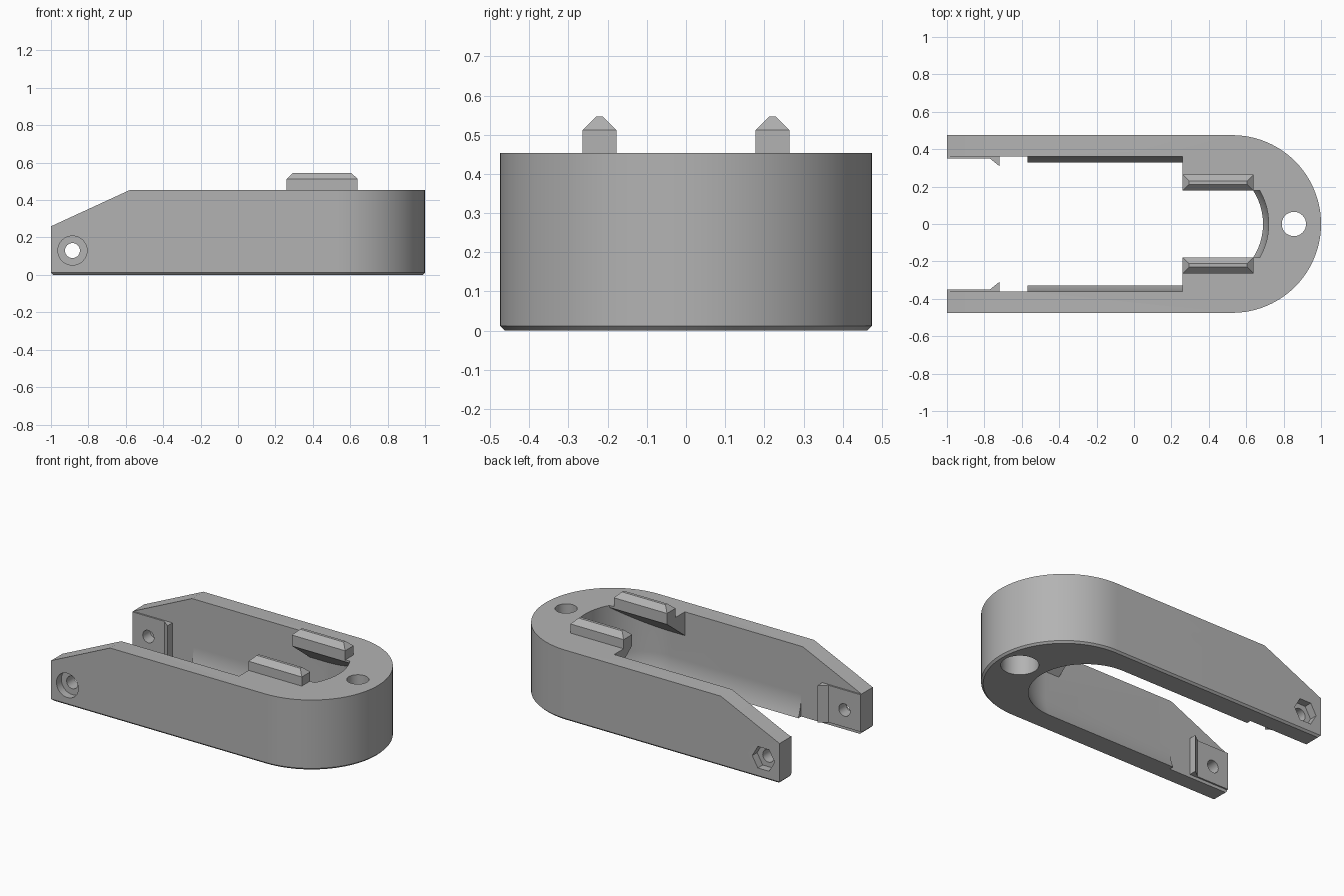
import bpy, math

cube = bpy.data.objects.get("Cube")
if cube:
    bpy.data.objects.remove(cube, do_unlink=True)

grey = bpy.data.materials.new("plain_grey")
grey.use_nodes = True
grey.diffuse_color = (0.45, 0.45, 0.45, 1)
grey.node_tree.nodes["Principled BSDF"].inputs["Base Color"].default_value = (0.45, 0.45, 0.45, 1)

H = 0.453          # height of the body
HOLE_X, HOLE_Z = -0.885, 0.13


def loft(name, loops):
    """Solid through matching closed loops, capped at both ends."""
    n = len(loops[0])
    verts = [p for loop in loops for p in loop]
    faces = [tuple(range(n))[::-1], tuple(range(len(verts) - n, len(verts)))]
    for k in range(len(loops) - 1):
        for i in range(n):
            j = (i + 1) % n
            faces.append((k * n + i, k * n + j, k * n + n + j, k * n + n + i))
    mesh = bpy.data.meshes.new(name)
    mesh.from_pydata(verts, [], faces)
    import bmesh
    bm = bmesh.new()
    bm.from_mesh(mesh)
    bmesh.ops.recalc_face_normals(bm, faces=bm.faces)
    bm.to_mesh(mesh)
    bm.free()
    mesh.materials.append(grey)
    ob = bpy.data.objects.new(name, mesh)
    bpy.context.collection.objects.link(ob)
    return ob


def u_loop(x0, xc, r, z, n=48):
    """Straight-sided outline with a half-round end towards +x."""
    arc = [(xc + r * math.cos(a), r * math.sin(a), z)
           for a in (math.pi * (i / n - 0.5) for i in range(n + 1))]
    return [(x0, -r, z)] + arc + [(x0, r, z)]


def rect(x0, x1, y0, y1, z):
    return [(x0, y0, z), (x1, y0, z), (x1, y1, z), (x0, y1, z)]


def box(name, x0, x1, y0, y1, z0, z1):
    return loft(name, [rect(x0, x1, y0, y1, z0), rect(x0, x1, y0, y1, z1)])


def prism(name, points, axis, a, b):
    """Extrude a 2D outline along an axis from a to b."""
    place = {"x": lambda p, t: (t, p[0], p[1]),
             "y": lambda p, t: (p[0], t, p[1]),
             "z": lambda p, t: (p[0], p[1], t)}[axis]
    return loft(name, [[place(p, t) for p in points] for t in (a, b)])


def ring(cx, cy, r, n=40):
    return [(cx + r * math.cos(math.tau * i / n), cy + r * math.sin(math.tau * i / n))
            for i in range(n)]


def combine(target, tool, mode):
    bpy.context.view_layer.objects.active = target
    mod = target.modifiers.new("join", "BOOLEAN")
    mod.operation, mod.solver, mod.object = mode, "EXACT", tool
    bpy.ops.object.modifier_apply(modifier=mod.name)
    bpy.data.objects.remove(tool, do_unlink=True)


# Horseshoe body with a small chamfer around the base
body = loft("horseshoe_body", [u_loop(-0.988, 0.525, 0.463, 0),
                               u_loop(-1, 0.525, 0.475, 0.012),
                               u_loop(-1, 0.525, 0.475, H)])

# Cavity that narrows in a curve towards the floor
R, ZC = 0.36, 0.144
levels = [(-0.05, 0.33), (0, 0.33)]
for k in range(1, 11):
    z = ZC * k / 10
    levels.append((z, math.sqrt(R * R - (ZC - z) ** 2)))
levels.append((0.6, R))
combine(body, loft("cavity", [u_loop(-0.58, 0.36, r, z) for z, r in levels]), "DIFFERENCE")
combine(body, box("arm_gap", -1.2, -0.57, -R, R, -0.1, 0.6), "DIFFERENCE")

# Overhanging shelves under the rails
for s in (-1, 1):
    shelf = [(s * 0.18, H), (s * 0.4, H), (s * 0.4, 0.29), (s * 0.36, 0.30), (s * 0.18, 0.44)]
    combine(body, prism("shelf", shelf, "x", 0.26, 0.75), "UNION")

# Pads and hooked ridges on the inner arm ends
for s in (-1, 1):
    combine(body, box("pad", -0.999, -0.76, *sorted((s * 0.35, s * 0.4)), 0.02, 0.259), "UNION")
    hook = [(-0.77, s * 0.4), (-0.77, s * 0.35), (-0.72, s * 0.31), (-0.72, s * 0.4)]
    combine(body, prism("hook", hook, "z", 0.02, 0.259), "UNION")

# Sloping arm tops
slope = [(-1.21, 0.163), (-0.58, H), (-0.58, 0.7), (-1.21, 0.7)]
combine(body, prism("slope", slope, "y", -1, 1), "DIFFERENCE")

# Cross bolt holes: round recess in front, hexagonal recess behind
for radius, sides, a, b in ((0.04, 32, -0.6, 0.6), (0.078, 40, -0.6, -0.425),
                            (0.08, 6, 0.425, 0.6)):
    combine(body, prism("bolt", ring(HOLE_X, HOLE_Z, radius, sides), "y", a, b), "DIFFERENCE")

# Vertical hole in the round end, wider from below
for radius, a, b in ((0.065, -0.1, 0.6), (0.11, -0.1, 0.25)):
    combine(body, prism("post_hole", ring(0.855, 0, radius), "z", a, b), "DIFFERENCE")

# Bevelled rails on top
for s, side in ((-1, "right"), (1, "left")):
    y0, y1 = sorted((s * 0.178, s * 0.264))
    loft("rail_" + side, [rect(0.26, 0.64, y0, y1, H - 0.005),
                          rect(0.26, 0.64, y0, y1, 0.512),
                          rect(0.295, 0.605, y0 + 0.034, y1 - 0.034, 0.546)])

# Smooth the round walls, keep the edges sharp
bpy.ops.object.select_all(action="DESELECT")
body.select_set(True)
bpy.context.view_layer.objects.active = body
bpy.ops.object.shade_smooth_by_angle(angle=math.radians(25))
